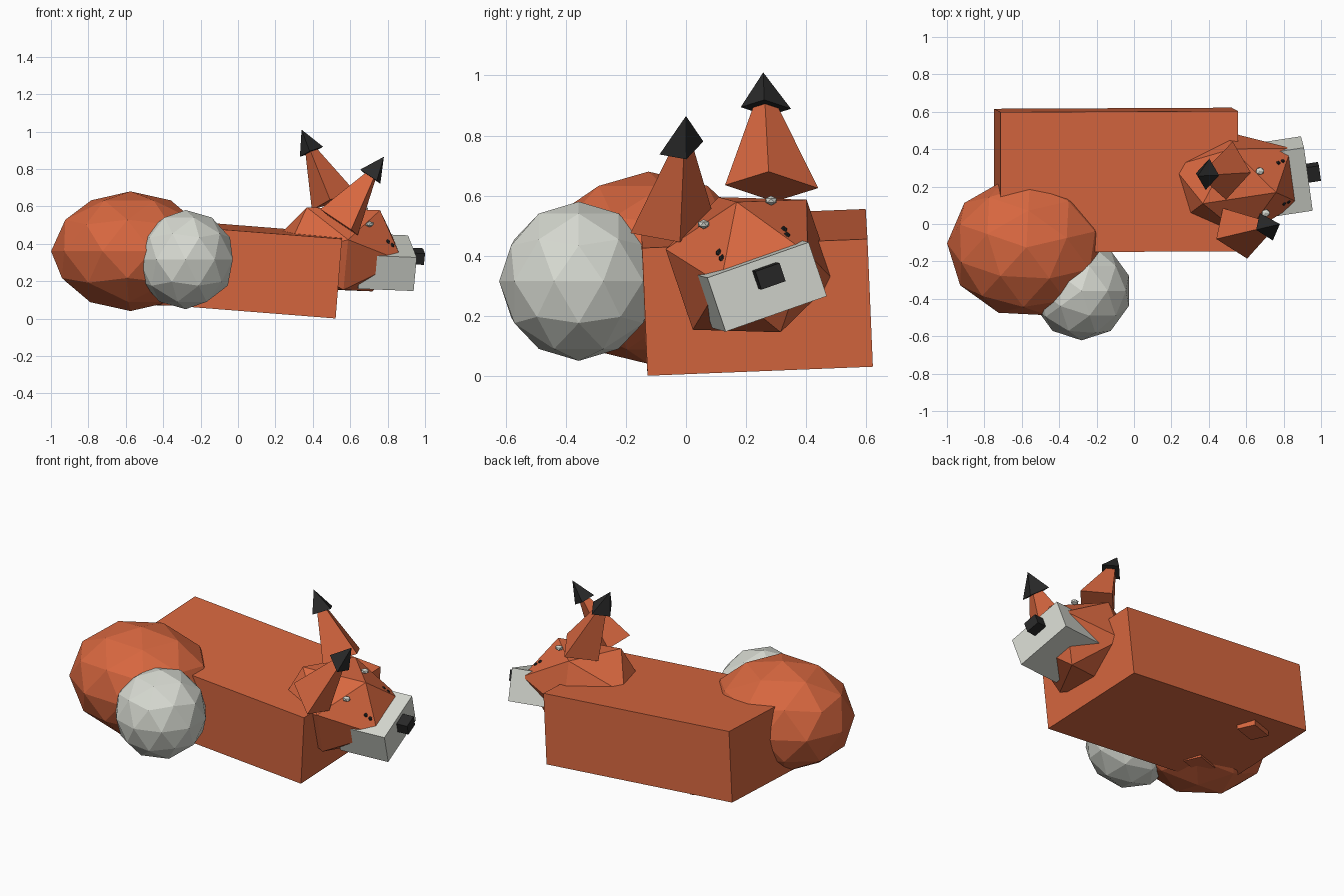
import bpy, bmesh
from itertools import product
from mathutils import Vector as V, Matrix

if "Cube" in bpy.data.objects:
    bpy.data.objects.remove(bpy.data.objects["Cube"])


def material(name, rgb):
    m = bpy.data.materials.new(name)
    m.diffuse_color = (*rgb, 1)
    m.use_nodes = True
    m.node_tree.nodes["Principled BSDF"].inputs["Base Color"].default_value = m.diffuse_color
    return m


ORANGE = material("fur_orange", (0.68, 0.135, 0.05))
WHITE = material("fur_white", (0.68, 0.70, 0.64))
BLACK = material("soft_black", (0.022, 0.022, 0.022))


def finish(name, bm, mat):
    bmesh.ops.recalc_face_normals(bm, faces=bm.faces)
    me = bpy.data.meshes.new(name)
    bm.to_mesh(me)
    bm.free()
    me.materials.append(mat)
    ob = bpy.data.objects.new(name, me)
    bpy.context.collection.objects.link(ob)
    return ob


def hull(name, points, mat):
    """Convex flat-faced solid around a few corner points."""
    bm = bmesh.new()
    for p in points:
        bm.verts.new(p)
    bmesh.ops.convex_hull(bm, input=bm.verts)
    bmesh.ops.dissolve_limit(bm, angle_limit=0.01, verts=bm.verts, edges=bm.edges)
    return finish(name, bm, mat)


def block(name, centre, a, b, c, mat):
    """Box from its centre and three half-axis vectors."""
    return hull(name, [centre + a * i + b * j + c * k
                       for i, j, k in product((-1, 1), repeat=3)], mat)


def ball(name, centre, radii, mat, turn=0.0, subdivisions=2):
    bm = bmesh.new()
    mtx = (Matrix.Translation(centre) @ Matrix.Rotation(turn, 4, 'Z')
           @ Matrix.Diagonal((*radii, 1)))
    bmesh.ops.create_icosphere(bm, subdivisions=subdivisions, radius=1, matrix=mtx)
    return finish(name, bm, mat)


# Body: long box leaning a little forward
block("body", V((-0.096, 0.235, 0.278)), V((0.635, 0.003, -0.05)),
      V((0, 0.375, 0.015)), V((0.017, -0.009, 0.2125)), ORANGE)

# Hind feet, just showing under the belly
for i, y in enumerate((0.01, 0.48)):
    block(f"hind_foot_{i}", V((-0.47, y, 0.13)), V((0.075, 0.03, -0.005)),
          V((-0.023, 0.05, 0)), V((0, 0, 0.055)), ORANGE)

# Tail curled round to the front, with pale tip
ball("tail", (-0.575, -0.125, 0.36), (0.375, 0.425, 0.32), ORANGE, turn=1.52)
ball("tail_tip", (-0.28, -0.357, 0.315), (0.265, 0.265, 0.265), WHITE)

# Head frame: forward, left and up directions of the tilted head
F = V((0.987, 0.15, -0.04)).normalized()
L = V((-0.13, 0.94, 0.33))
L = (L - F * L.dot(F)).normalized()
U = F.cross(L)
HEAD = V((0.544, 0.212, 0.37))


def head_point(f, l, u):
    return HEAD + F * f + L * l + U * u


# Head: stretched twenty-sided solid
G = 1.618
corners = []
for s, t in product((-1, 1), repeat=2):
    corners += [(s, 0, t * G), (s * G, t, 0), (0, s * G, t)]
hull("head", [head_point(f * 0.198, l * 0.155, u * 0.142) for f, l, u in corners], ORANGE)

# Muzzle and nose
block("muzzle", V((0.924, 0.27, 0.296)) - F * 0.15, F * 0.15, L * 0.18, U * 0.095, WHITE)
block("nose", V((0.95, 0.275, 0.333)), F * 0.042, L * 0.043, U * 0.032, BLACK)


# Ears: four-sided spikes with wider dark caps
def ear(name, base, tip, wide, narrow):
    base, tip, wide, narrow = map(V, (base, tip, wide, narrow))
    axis = (tip - base).normalized()
    cap = tip - axis * 0.13
    for part, c, top, k, mat in ((name, base, tip - axis * 0.02, 1, ORANGE),
                                 (name + "_cap", cap, tip, 0.54, BLACK)):
        hull(part, [c + wide * k, c - wide * k, c + narrow * k, c - narrow * k, top], mat)


ear("right_ear", (0.54, -0.05, 0.515), (0.78, 0.0, 0.865),
    (0.065, -0.135, -0.04), (-0.10, -0.03, 0.07))
ear("left_ear", (0.51, 0.285, 0.63), (0.34, 0.257, 1.01),
    (0.018, 0.155, -0.005), (0.115, -0.01, 0.05))

# Pale brows and small dark eye marks on both sides of the face
for side, s in (("right", -1), ("left", 1)):
    ball(side + "_brow", head_point(0.13, s * 0.12, 0.19), (0.025, 0.022, 0.016),
         WHITE, subdivisions=1)
    for i, (f, l, u) in enumerate(((0.236, 0.115, 0.092), (0.262, 0.115, 0.073))):
        ball(f"{side}_eye_mark_{i}", head_point(f, s * l, u), (0.014, 0.012, 0.014),
             BLACK, subdivisions=1)
